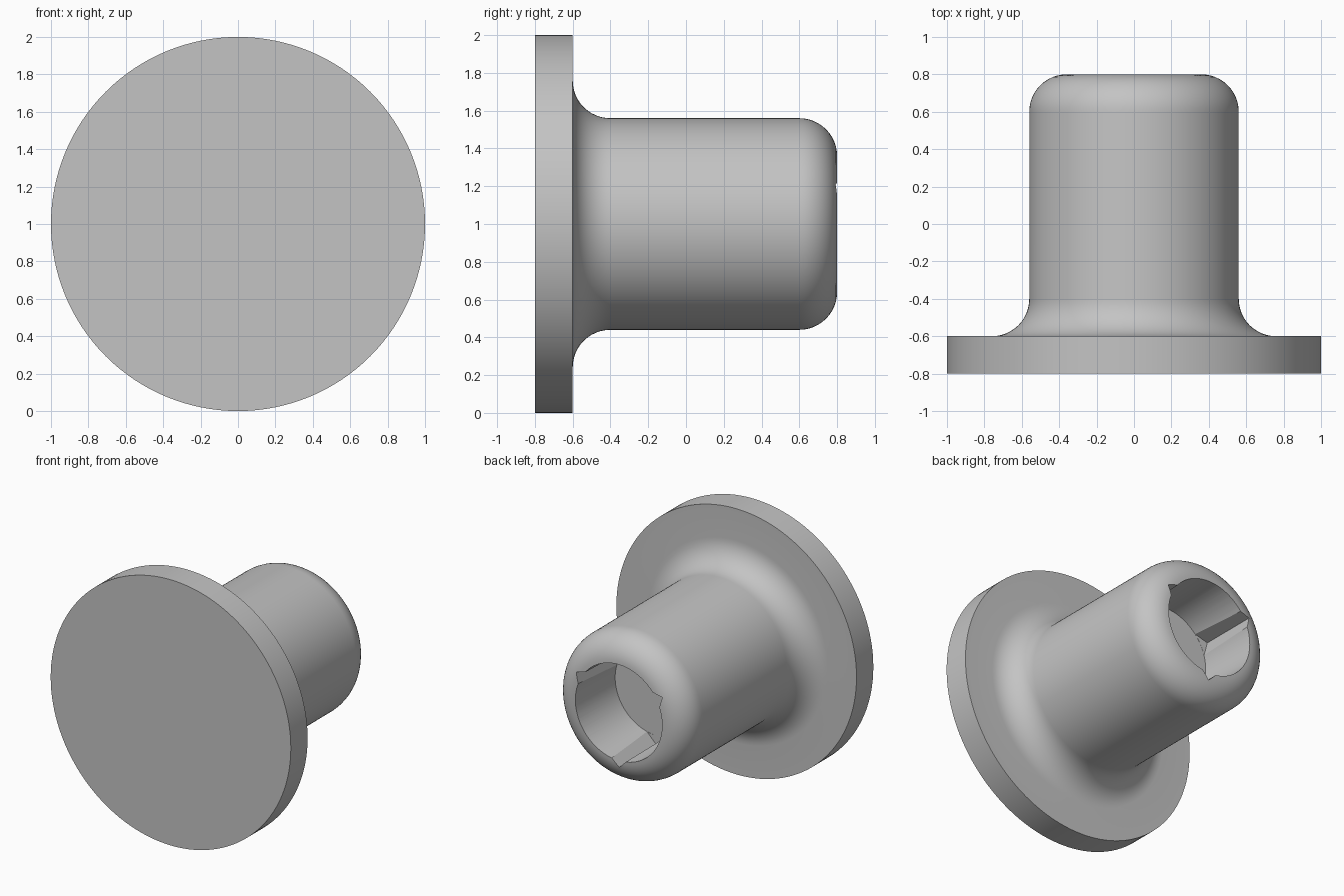
import bpy
import bmesh
from math import pi, sin, cos, radians
from mathutils import Matrix, Vector

cube = bpy.data.objects.get("Cube")
if cube:
    bpy.data.objects.remove(cube, do_unlink=True)

grey = bpy.data.materials.new("plain grey")
grey.use_nodes = True
colour = (0.55, 0.55, 0.55, 1)
grey.diffuse_color = colour
grey.node_tree.nodes["Principled BSDF"].inputs["Base Color"].default_value = colour

AXIS_Z = 1.0
BACK = 0.8
SEGMENTS = 128


def make_object(name, bm):
    bmesh.ops.recalc_face_normals(bm, faces=bm.faces)
    mesh = bpy.data.meshes.new(name)
    bm.to_mesh(mesh)
    bm.free()
    mesh.materials.append(grey)
    obj = bpy.data.objects.new(name, mesh)
    bpy.context.collection.objects.link(obj)
    return obj


def arc(r, y, radius, start, end, steps=12):
    """Quarter arc in (radius, y) coordinates."""
    angles = [radians(start + (end - start) * i / steps) for i in range(steps + 1)]
    return [(r + radius * cos(a), y + radius * sin(a)) for a in angles]


def cutter(name, sides, r_inner, r_outer, depth, x=0, z=0, turn=0):
    """Prism along y that sinks into the back end."""
    bm = bmesh.new()
    over = 0.1
    place = (Matrix.Translation((x, BACK + (over - depth) / 2, AXIS_Z + z))
             @ Matrix.Rotation(-turn, 4, "Y") @ Matrix.Rotation(-pi / 2, 4, "X"))
    bmesh.ops.create_cone(bm, cap_ends=True, segments=sides, radius1=r_inner,
                          radius2=r_outer, depth=depth + over, matrix=place)
    obj = make_object(name, bm)
    obj.hide_render = True
    return obj


# Flange, filleted shaft and rounded end as one lathed profile
profile = [(0, -0.8), (1, -0.8), (1, -0.6)]
profile += arc(0.76, -0.4, 0.2, 270, 180)
profile += arc(0.36, 0.6, 0.2, 0, 90)
profile += [(0, BACK)]
bm = bmesh.new()
verts = [bm.verts.new((r, y, AXIS_Z)) for r, y in profile]
edges = [bm.edges.new(pair) for pair in zip(verts, verts[1:])]
bmesh.ops.spin(bm, geom=verts + edges, cent=Vector((0, 0, AXIS_Z)), axis=(0, 1, 0),
               angle=2 * pi, steps=SEGMENTS)
bmesh.ops.remove_doubles(bm, verts=bm.verts, dist=0.0005)
body = make_object("flanged_plug", bm)

# Blind bore with three V grooves spaced evenly round it
cutters = [cutter("bore_cutter", 96, 0.345, 0.365, 0.45)]
for i in range(3):
    a = radians(30 + 120 * i)
    reach = 0.215
    cutters.append(cutter("groove_cutter", 4, 0.2, 0.2, 0.449,
                          reach * cos(a), reach * sin(a), a))

bpy.ops.object.select_all(action="DESELECT")
bpy.context.view_layer.objects.active = body
body.select_set(True)
for tool in cutters:
    mod = body.modifiers.new("cut", "BOOLEAN")
    mod.operation = "DIFFERENCE"
    mod.solver = "EXACT"
    mod.object = tool
    bpy.ops.object.modifier_apply(modifier=mod.name)
for tool in cutters:
    bpy.data.objects.remove(tool, do_unlink=True)

bpy.ops.object.shade_smooth_by_angle(angle=radians(30))
